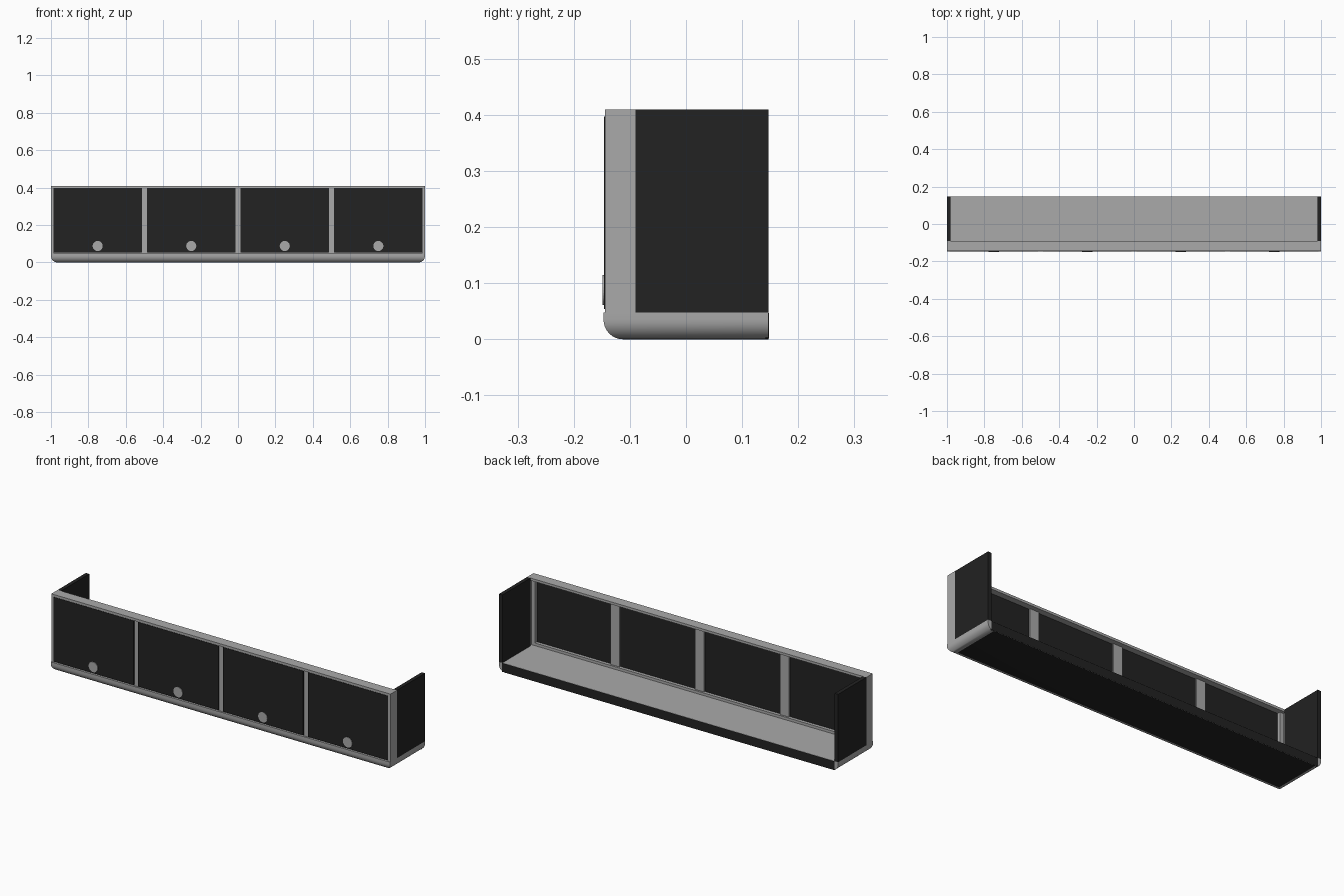
import bpy, bmesh, math
from mathutils import Matrix

if "Cube" in bpy.data.objects:
    bpy.data.objects.remove(bpy.data.objects["Cube"])


def material(name, value):
    m = bpy.data.materials.new(name)
    m.use_nodes = True
    col = (value, value, value, 1)
    m.diffuse_color = col
    m.node_tree.nodes["Principled BSDF"].inputs["Base Color"].default_value = col
    return m


GREY = material("light grey", 0.40)
DARK = material("charcoal", 0.016)


def finish(name, bm, mats):
    me = bpy.data.meshes.new(name)
    bm.to_mesh(me)
    bm.free()
    for m in mats:
        me.materials.append(m)
    ob = bpy.data.objects.new(name, me)
    bpy.context.collection.objects.link(ob)
    return ob


def box_mesh(x, y, z):
    bm = bmesh.new()
    bmesh.ops.create_cube(bm, size=1)
    for v in bm.verts:
        v.co = [r[0] if c < 0 else r[1] for r, c in zip((x, y, z), v.co)]
    return bm


def box(name, x, y, z, mat):
    return finish(name, box_mesh(x, y, z), [mat])


FRONT, POST, BACK = -0.144, -0.09, 0.147
BASE, TOP, INNER = 0.048, 0.41, 0.98

# Base tray, rounded along the lower front and end edges
bm = box_mesh((-1, 1), (-0.147, BACK), (0, BASE))
edges = [e for e in bm.edges
         if all(v.co.z < 0.01 for v in e.verts)
         and not all(v.co.y > 0 for v in e.verts)]
bmesh.ops.bevel(bm, geom=edges, offset=0.035, segments=8, profile=0.5,
                affect='EDGES')
bm.normal_update()
for f in bm.faces:
    f.material_index = 1 if f.normal.z < -0.99 and f.calc_area() > 0.1 else 0
base = finish("base_tray", bm, [GREY, DARK])
bpy.context.view_layer.objects.active = base
base.select_set(True)
bpy.ops.object.shade_smooth_by_angle()
base.select_set(False)

# Dark strip closing the back of the base
box("base_back_strip", (-INNER, INNER), (BACK - 0.005, BACK + 0.001),
    (0.001, BASE - 0.001), DARK)

# Front frame and end panels
box("top_rail", (-1, 1), (FRONT, POST), (0.397, TOP), GREY)
box("bottom_ledge", (-INNER, INNER), (-0.13, POST - 0.015),
    (BASE, BASE + 0.014), GREY)
for side, s in (("right", -1), ("left", 1)):
    box(side + "_front_post", sorted((s, s * 0.985)), (FRONT, POST),
        (BASE, 0.397), GREY)
    box(side + "_post_step", sorted((s * 0.985, s * 0.965)),
        (-0.13, POST - 0.015), (BASE, 0.397), GREY)
    box(side + "_end_panel", sorted((s, s * INNER)), (POST, BACK),
        (BASE, TOP), DARK)

# Dividers: narrow strip in front, wide strip behind
for i in range(3):
    x = (i - 1) * 0.5
    box(f"divider_front_{i + 1}", (x - 0.02, x + 0.02), (-0.138, -0.126),
        (BASE, 0.397), GREY)
    box(f"divider_back_{i + 1}", (x - 0.027, x + 0.027), (-0.127, -0.115),
        (BASE, 0.397), GREY)

# Doors, each with a round flat knob
for i in range(4):
    x = -0.75 + i * 0.5
    box(f"door_{i + 1}", (x - 0.236, x + 0.236), (-0.146, -0.122),
        (0.054, 0.397), DARK)
    bm = bmesh.new()
    bmesh.ops.create_cone(
        bm, cap_ends=True, segments=32, radius1=0.027, radius2=0.027, depth=0.004,
        matrix=Matrix.Translation((x, -0.147, 0.088))
        @ Matrix.Rotation(math.pi / 2, 4, 'X'))
    finish(f"door_knob_{i + 1}", bm, [GREY])
